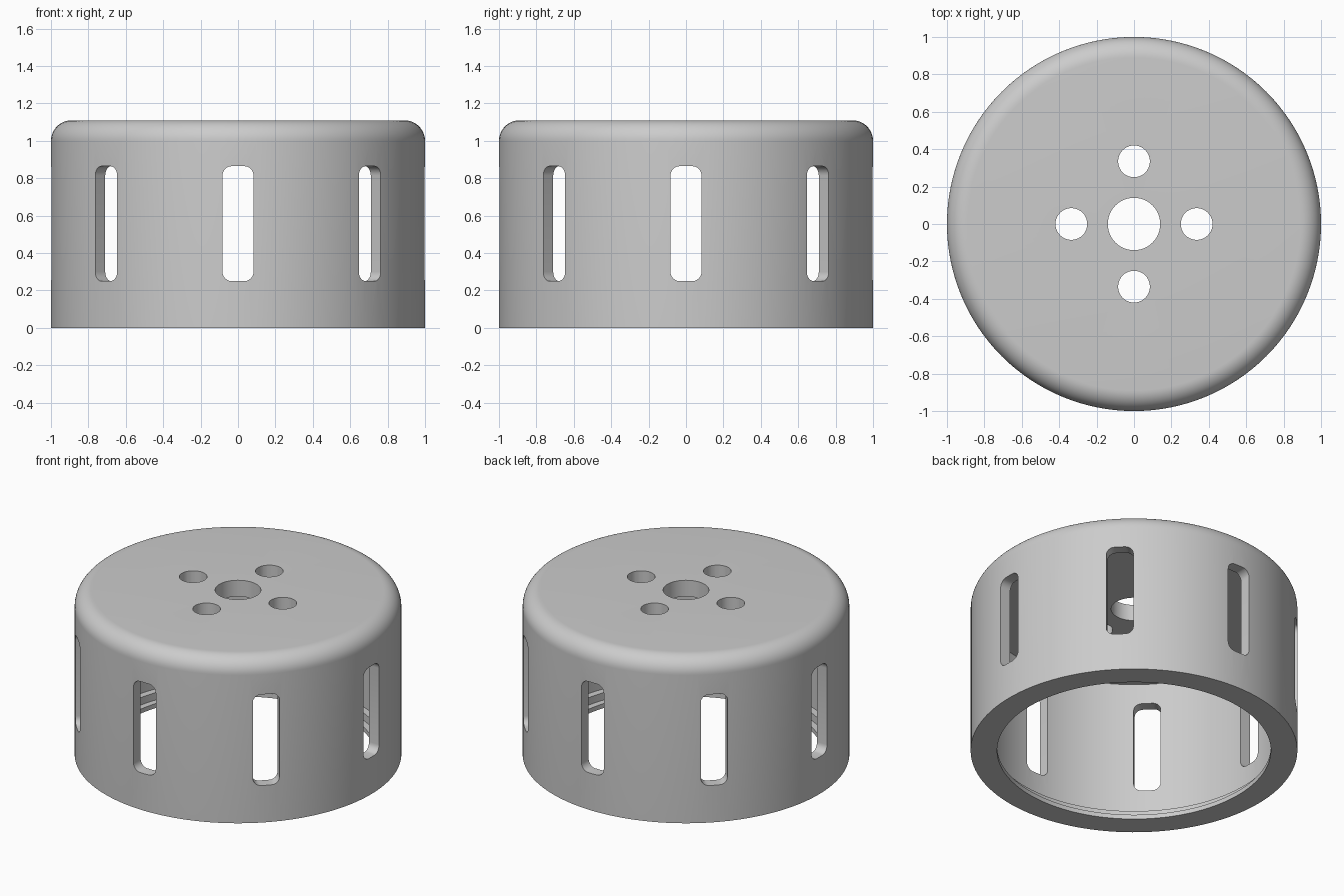
import bpy, bmesh, math
from mathutils import Matrix, Vector

cube = bpy.data.objects.get("Cube")
if cube:
    bpy.data.objects.remove(cube, do_unlink=True)

HEIGHT, FILLET, PLATE = 1.11, 0.11, 0.11
WALL_IN, LIP_IN, HUB = 0.925, 0.838, 0.14
STEPS = 128

grey = bpy.data.materials.new("plain grey")
grey.use_nodes = True
grey.diffuse_color = (0.6, 0.6, 0.6, 1)
grey.node_tree.nodes["Principled BSDF"].inputs["Base Color"].default_value = (0.6, 0.6, 0.6, 1)


def make_object(name, bm):
    bmesh.ops.recalc_face_normals(bm, faces=bm.faces)
    mesh = bpy.data.meshes.new(name)
    bm.to_mesh(mesh)
    bm.free()
    obj = bpy.data.objects.new(name, mesh)
    bpy.context.collection.objects.link(obj)
    mesh.materials.append(grey)
    return obj


def arc(cx, cy, r, start, end, n):
    angles = [math.radians(start + (end - start) * i / n) for i in range(n + 1)]
    return [(cx + r * math.cos(a), cy + r * math.sin(a)) for a in angles]


def lathe(name, profile):
    """Revolve a closed (radius, height) outline round the z axis."""
    bm = bmesh.new()
    rings = []
    for i in range(STEPS):
        a = math.tau * i / STEPS
        rings.append([bm.verts.new((r * math.cos(a), r * math.sin(a), z)) for r, z in profile])
    for i, ring in enumerate(rings):
        after = rings[(i + 1) % STEPS]
        for j in range(len(profile)):
            k = (j + 1) % len(profile)
            bm.faces.new((ring[j], after[j], after[k], ring[k]))
    return make_object(name, bm)


def add_prism(bm, outline, depth, matrix):
    """Add a flat outline extruded along its local z axis."""
    face = bm.faces.new([bm.verts.new(matrix @ Vector((x, y, 0))) for x, y in outline])
    out = bmesh.ops.extrude_face_region(bm, geom=[face])["geom"]
    verts = [v for v in out if isinstance(v, bmesh.types.BMVert)]
    bmesh.ops.translate(bm, verts=verts, vec=matrix.to_3x3() @ Vector((0, 0, depth)))


# Cup: stepped inner lip at the foot, thin wall, filleted top plate with centre hole
profile = [(LIP_IN, 0), (1, 0)]
profile += arc(1 - FILLET, HEIGHT - FILLET, FILLET, 0, 90, 12)
profile += [(HUB, HEIGHT), (HUB, HEIGHT - PLATE), (WALL_IN, HEIGHT - PLATE),
            (WALL_IN, 0.08), (0.88, 0.08), (0.88, 0.03), (LIP_IN, 0.03)]
cup = lathe("slotted_cup", profile)

# Rounded slots round the wall
half_w, low, high, corner = 0.083, 0.25, 0.865, 0.05
half_h, mid = (high - low) / 2, (high + low) / 2
slot = []
for sx, sy, start in ((1, 1, 0), (-1, 1, 90), (-1, -1, 180), (1, -1, 270)):
    slot += arc(sx * (half_w - corner), sy * (half_h - corner), corner, start, start + 90, 6)

bm = bmesh.new()
for i in range(8):
    m = (Matrix.Rotation(math.tau * i / 8, 4, 'Z') @ Matrix.Translation((0, -0.7, mid))
         @ Matrix.Rotation(math.pi / 2, 4, 'X'))
    add_prism(bm, slot, 0.5, m)

# Four round holes in the top plate
for i in range(4):
    m = Matrix.Rotation(math.tau * i / 4, 4, 'Z') @ Matrix.Translation((0.335, 0, 0.93))
    add_prism(bm, arc(0, 0, 0.085, 0, 360, 40)[:-1], 0.4, m)

cutter = make_object("hole_cutter", bm)
cutter.hide_render = True

# Cut, then remove the helper
cut = cup.modifiers.new("holes", 'BOOLEAN')
cut.operation, cut.solver, cut.object = 'DIFFERENCE', 'EXACT', cutter
bpy.ops.object.select_all(action='DESELECT')
bpy.context.view_layer.objects.active = cup
cup.select_set(True)
bpy.ops.object.modifier_apply(modifier=cut.name)
bpy.data.objects.remove(cutter, do_unlink=True)
bpy.ops.object.shade_smooth_by_angle(angle=math.radians(30))
